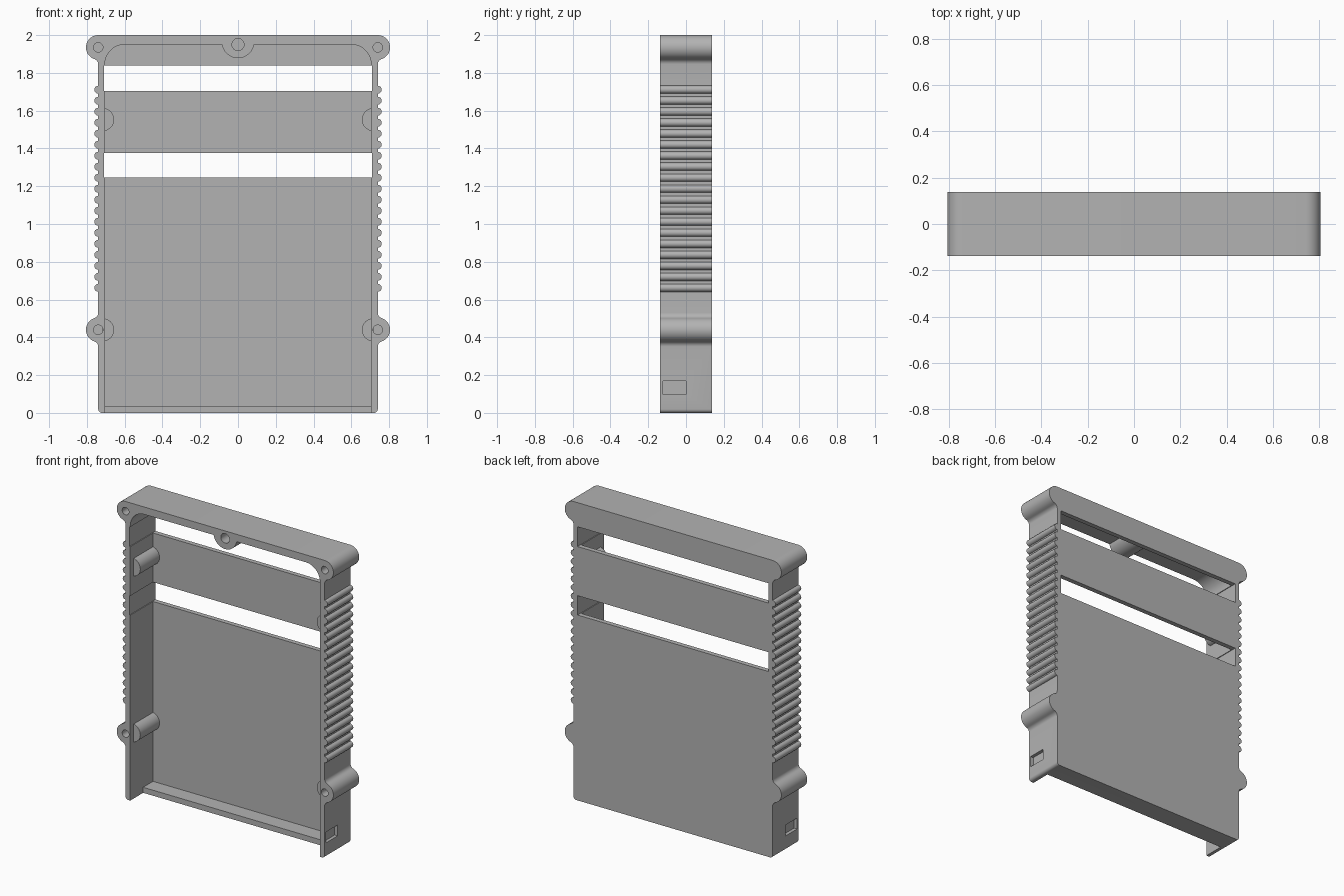
import bpy
import bmesh
from math import cos, sin, radians, sqrt, degrees, atan2

cube = bpy.data.objects.get("Cube")
if cube:
    bpy.data.objects.remove(cube, do_unlink=True)

HALF_DEPTH = 0.137
WALL_X = 0.74      # outer face of the side walls
INNER_X = 0.705    # inner face of the side walls
FLOOR_Y = 0.0      # front edge of the bottom wall
BACK_Y = 0.105     # inner face of the back panel

grey = bpy.data.materials.new("plain grey")
grey.use_nodes = True
grey.diffuse_color = (0.45, 0.45, 0.45, 1)
grey.node_tree.nodes["Principled BSDF"].inputs["Base Color"].default_value = grey.diffuse_color


def arc(cx, cz, r, start, end, steps=12):
    angles = [radians(start + (end - start) * i / steps) for i in range(steps + 1)]
    return [(cx + r * cos(a), cz + r * sin(a)) for a in angles]


def mirrored(half):
    return half + [(-x, z) for x, z in reversed(half) if abs(x) > 1e-5]


def extrude(name, outline, y0, y1):
    """Extrude an x-z outline along y."""
    bm = bmesh.new()
    face = bm.faces.new([bm.verts.new((x, y0, z)) for x, z in outline])
    moved = bmesh.ops.extrude_face_region(bm, geom=[face])["geom"]
    verts = [v for v in moved if isinstance(v, bmesh.types.BMVert)]
    bmesh.ops.translate(bm, verts=verts, vec=(0, y1 - y0, 0))
    bmesh.ops.recalc_face_normals(bm, faces=bm.faces)
    mesh = bpy.data.meshes.new(name)
    bm.to_mesh(mesh)
    bm.free()
    mesh.materials.append(grey)
    obj = bpy.data.objects.new(name, mesh)
    bpy.context.collection.objects.link(obj)
    return obj


def box(x0, x1, z0, z1):
    return [(x0, z0), (x1, z0), (x1, z1), (x0, z1)]


def activate(obj):
    bpy.ops.object.select_all(action="DESELECT")
    obj.select_set(True)
    bpy.context.view_layer.objects.active = obj


def cut(target, outline, y0, y1):
    cutter = extrude("cutter", outline, y0, y1)
    cutter.hide_render = True
    mod = target.modifiers.new("cut", "BOOLEAN")
    mod.operation = "DIFFERENCE"
    mod.solver = "EXACT"
    mod.object = cutter
    activate(target)
    bpy.ops.object.modifier_apply(modifier=mod.name)
    bpy.data.objects.remove(cutter, do_unlink=True)


# Outer silhouette: rounded foot, filleted screw lugs and grip ribs
LUG_R, FILLET = 0.065, 0.03
LUG_Z = (0.44, 1.935)
rise = sqrt((LUG_R + FILLET) ** 2 - FILLET ** 2)
lean = degrees(atan2(rise, FILLET))


def lug(z, top):
    pts = arc(WALL_X + FILLET, z - rise, FILLET, 180, 180 - lean, 6)
    pts += arc(WALL_X, z, LUG_R, -lean, 90 if top else lean, 16)[1:]
    if not top:
        pts += arc(WALL_X + FILLET, z + rise, FILLET, lean - 180, -180, 6)[1:]
    return pts


side = arc(WALL_X - 0.02, 0.02, 0.02, -90, 0, 5) + lug(LUG_Z[0], False)
for i in range(19):
    side += arc(WALL_X, 0.662 + i * 0.0583, 0.021, -90, 90, 8)
side += lug(LUG_Z[1], True)
case = extrude("case_shell", mirrored(side), -HALF_DEPTH, HALF_DEPTH)

# Front pocket with rounded top corners, leaving the top centre screw boss
boss_r, boss_z, pocket_top = 0.086, 1.964, 1.95
dip = degrees(atan2(boss_z - pocket_top, boss_r))
pocket = [(INNER_X, 0.037)]
pocket += arc(INNER_X - 0.105, pocket_top - 0.105, 0.105, 0, 90)
pocket += arc(0, boss_z, boss_r, -dip, -90)
cut(case, mirrored(pocket), -0.3, BACK_Y)

# Open front half of the bottom wall
cut(case, box(-INNER_X, INNER_X, -0.1, 0.1), -0.3, FLOOR_Y)

# Two wide slots through the back
for z0, z1 in ((1.245, 1.375), (1.705, 1.838)):
    cut(case, box(-0.71, 0.71, z0, z1), -0.3, 0.3)

# Screw holes and shallow latch recesses on both sides
cut(case, arc(0, pocket_top, 0.032, 0, 345, 23), -0.3, 0.05)
for s in (-1, 1):
    for z in LUG_Z:
        cut(case, arc(s * WALL_X, z, 0.025, 0, 345, 23), -0.3, 0.05)
    cut(case, box(s * 0.718, s * 0.8, 0.097, 0.17), -0.122, FLOOR_Y)

activate(case)
bpy.ops.object.shade_smooth_by_angle(angle=radians(32))

# Half-round support posts inside the side walls
for s, label in ((1, "left"), (-1, "right")):
    for z, level in ((0.44, "lower"), (1.553, "upper")):
        half_round = [(s * x, h) for x, h in arc(0.717, z, 0.061, 90, 270, 16)]
        post = extrude(f"{level}_{label}_post", half_round, -0.1, BACK_Y + 0.01)
        activate(post)
        bpy.ops.object.shade_smooth_by_angle(angle=radians(32))
